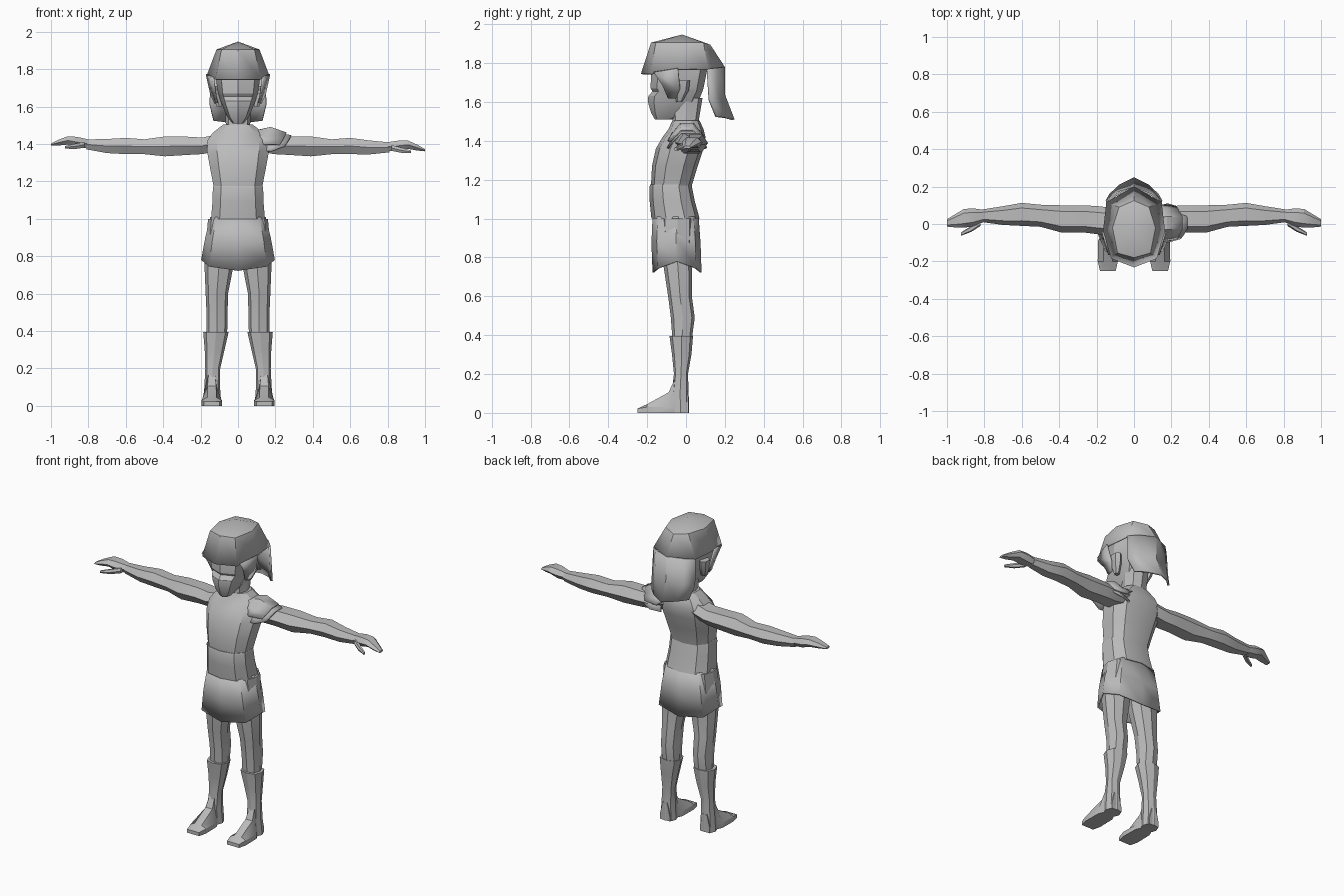
import bpy, bmesh, math
from mathutils import Vector

grey = bpy.data.materials.new("plain grey")
grey.diffuse_color = (0.5, 0.5, 0.5, 1)


def finish(name, bm, sharp=28, thick=0):
    bmesh.ops.remove_doubles(bm, verts=bm.verts, dist=0.0005)
    bmesh.ops.recalc_face_normals(bm, faces=bm.faces)
    me = bpy.data.meshes.new(name)
    bm.to_mesh(me)
    bm.free()
    me.materials.append(grey)
    ob = bpy.data.objects.new(name, me)
    bpy.context.collection.objects.link(ob)
    bpy.ops.object.select_all(action='DESELECT')
    ob.select_set(True)
    bpy.context.view_layer.objects.active = ob
    bpy.ops.object.shade_smooth_by_angle(angle=math.radians(sharp))
    if thick:
        mod = ob.modifiers.new("thickness", 'SOLIDIFY')
        mod.thickness = thick
        mod.offset = -1
    return ob


def skin(name, rings, closed=True, caps=True, **kw):
    """Join rows of points into a surface."""
    bm = bmesh.new()
    rows = [[bm.verts.new(p) for p in r] for r in rings]
    n = len(rows[0])
    for a, b in zip(rows, rows[1:]):
        for i in range(n if closed else n - 1):
            j = (i + 1) % n
            bm.faces.new((a[i], a[j], b[j], b[i]))
    if caps:
        bm.faces.new(rows[0])
        bm.faces.new(rows[-1])
    return finish(name, bm, **kw)


def oval(n, rx, ry, box=1.0, turn=0.0):
    """Points round an oval, first one at the front; box < 1 squares it off."""
    out = []
    for i in range(n):
        t = 2 * math.pi * (i + turn) / n
        s, c = math.sin(t), -math.cos(t)
        out.append((rx * math.copysign(abs(s) ** box, s), ry * math.copysign(abs(c) ** box, c)))
    return out


def tower(name, rows, n=8, box=0.8, turn=0.0, side=1, **kw):
    """Upright loft; rows are (z, x centre, front y, back y, half width)."""
    rings = [[(side * (xc + u), (f + b) / 2 + v, z) for u, v in oval(n, w, (b - f) / 2, box, turn)]
             for z, xc, f, b, w in rows]
    return skin(name, rings, **kw)


def beam(name, rows, n=6, side=1, drop=0.0, **kw):
    """Sideways loft; rows are (x, low y, high y, low z, high z)."""
    rings = []
    for x, y0, y1, z0, z1 in rows:
        dz = drop * max(0, x - 0.6) / 0.4
        rings.append([(side * x, (y0 + y1) / 2 + u, (z0 + z1) / 2 + v + dz)
                      for u, v in oval(n, (y1 - y0) / 2, (z1 - z0) / 2, 0.85, 0.5)])
    return skin(name, rings, **kw)


# body
tower("torso", [(1.10, 0, -.17, .02, .125), (1.17, 0, -.18, .03, .135), (1.27, 0, -.175, .06, .155),
                (1.36, 0, -.155, .09, .172), (1.42, 0, -.12, .10, .17), (1.46, 0, -.09, .09, .14),
                (1.505, 0, -.07, .07, .08)], n=10)
tower("neck", [(1.42, 0, -.085, .07, .075), (1.50, 0, -.07, .065, .065),
               (1.62, 0, -.08, .085, .07)])
# tunic
tower("tunic_waist", [(1.0, 0, -.178, .07, .15), (1.09, 0, -.187, .045, .142),
                      (1.165, 0, -.188, .03, .14), (1.175, 0, -.184, .027, .137)], n=10)
skirt = []
for z, f, b, w in [(1.01, -.172, .065, .148), (.9, -.178, .075, .175), (.78, -.172, .08, .197)]:
    hang = 0.058 * (1.01 - z) / .23
    ring = oval(8, w, (b - f) / 2, 0.7)
    skirt.append([(u, (f + b) / 2 + v, z - hang * (2 * v / (b - f)) ** 2) for u, v in ring])
skin("skirt", skirt, caps=False, thick=.008)

# head
tower("head", [(1.51, 0, -.16, -.07, .03), (1.545, 0, -.18, .0, .058), (1.60, 0, -.196, .06, .082),
               (1.63, 0, -.194, .075, .093), (1.655, 0, -.172, .085, .102), (1.67, 0, -.182, .09, .108),
               (1.77, 0, -.18, .11, .12), (1.86, 0, -.15, .09, .10)])
# hair cap, drawn for one half and mirrored
half = [[(0, -.02, 1.947)] * 5,
        [(0, -.18, 1.905), (.088, -.155, 1.905), (.115, -.02, 1.905), (.08, .09, 1.905), (0, .125, 1.895)],
        [(0, -.232, 1.745), (.122, -.185, 1.745), (.166, -.04, 1.77), (.148, .115, 1.77), (0, .2, 1.78)]]
tail = [[(.148, .115, 1.77), (.1, .16, 1.775), (0, .2, 1.78)],
        [(.152, .125, 1.61), (.1, .17, 1.62), (0, .2, 1.64)],
        [(.132, .16, 1.525), (.08, .21, 1.52), (0, .25, 1.51)]]


def mirrored(row):
    return row + [(-x, y, z) for x, y, z in reversed(row)]


skin("hair_cap", [mirrored(r) for r in half], caps=False, thick=.012)
skin("hair_back", [mirrored(r) for r in tail], closed=False, caps=False, thick=.012)

for side, label in ((1, "left"), (-1, "right")):
    # sideburn and ear
    skin(label + "_sideburn", [[(side * .128, -.165, 1.755), (side * .163, -.04, 1.775)],
                               [(side * .12, -.12, 1.69), (side * .14, -.03, 1.67)],
                               [(side * .108, -.09, 1.62), (side * .118, -.05, 1.62)]],
         closed=False, caps=False, thick=.01)
    tower(label + "_ear", [(1.60, .10, -.05, -.02, .015), (1.66, .115, -.06, .015, .025),
                           (1.71, .12, -.05, .02, .025)], n=6, side=side)
    # legs, boots, feet
    tower(label + "_leg", [(1.0, .085, -.13, .04, .075), (.77, .1, -.118, .032, .08), (.6, .113, -.092, .03, .06),
                           (.49, .112, -.078, .045, .056), (.38, .113, -.07, .03, .055)], n=8, side=side)
    tower(label + "_boot", [(.395, .118, -.085, .036, .068), (.3, .125, -.072, .028, .053),
                            (.2, .135, -.062, .01, .04), (.1, .138, -.075, .014, .042),
                            (.0, .139, -.07, .015, .05)], n=8, side=side)
    foot = []
    for y, w, h in [(-.25, .042, .022), (-.2, .054, .045), (-.09, .052, .105), (-.055, .036, .18), (.012, .035, .11)]:
        foot.append([(side * (.14 + sx * w), y, z) for sx, z in
                     ((-1, 0), (1, 0), (1, min(.03, h)), (.45, h), (-.45, h), (-1, min(.03, h)))])
    skin(label + "_foot", foot)
    # arms, hands, thumbs
    drop = -.025 if side > 0 else .005
    beam(label + "_arm", [(.1, -.06, .085, 1.36, 1.46), (.19, -.055, .095, 1.34, 1.44), (.27, -.045, .1, 1.335, 1.445),
                          (.39, -.045, .1, 1.327, 1.447), (.5, -.015, .103, 1.34, 1.43),
                          (.6, -.01, .113, 1.34, 1.438), (.7, -.005, .095, 1.345, 1.43),
                          (.81, .01, .078, 1.365, 1.425)], side=side, drop=drop)
    beam(label + "_hand", [(.8, .012, .075, 1.37, 1.425), (.86, -.012, .084, 1.375, 1.438), (.91, -.02, .08, 1.39, 1.44),
                           (.96, -.018, .05, 1.385, 1.42), (1.0, -.014, .026, 1.385, 1.398)], side=side, drop=drop)
    beam(label + "_thumb", [(.82, -.01, .03, 1.375, 1.41), (.87, -.042, -.01, 1.368, 1.4),
                            (.925, -.063, -.045, 1.37, 1.386)], side=side, drop=drop)

# single shoulder guard: arched plates, the lower one flaring outward
for name, rows in (("shoulder_guard_upper", [(.095, .07, 1.46, 1.475), (.18, .10, 1.40, 1.512), (.265, .09, 1.40, 1.475)]),
                   ("shoulder_guard_lower", [(.15, .09, 1.36, 1.47), (.22, .105, 1.365, 1.48), (.29, .085, 1.39, 1.46)])):
    arch = []
    for x, w, low, high in rows:
        arch.append([(x - .04 * abs(s) ** 2, .005 + w * s, high - (high - low) * abs(s) ** 1.6)
                     for s in (-1, -.8, -.35, .35, .8, 1)])
    skin(name, arch, closed=False, caps=False, thick=.01)
